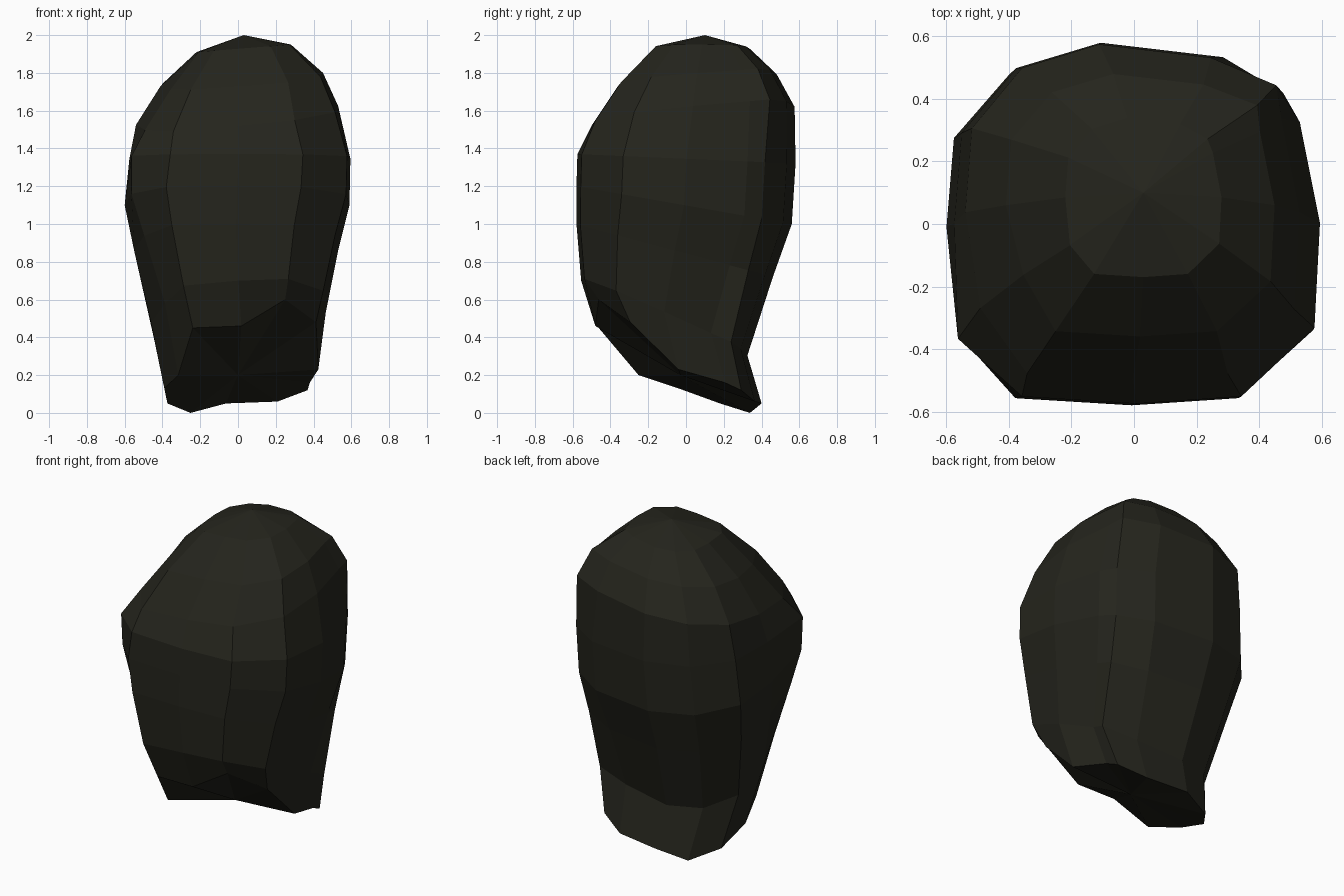
import bpy, bmesh

if "Cube" in bpy.data.objects:
    bpy.data.objects.remove(bpy.data.objects["Cube"])

# Faceted outline seen from above, in units of half-width and half-depth
OUTLINE = [(-.63, -.96), (0, -1), (.57, -.96), (.97, -.58), (1, 0), (.89, .56), (.8, .72),
           (.47, .92), (-.2, 1), (-.66, .86), (-.96, .5), (-1, 0), (-.94, -.6)]
BACK_RIGHT = 6   # corners pushed outward or pulled inward on some sections
FRONT_LEFT = 12

# Height of each outline point along the uneven bottom edge
HEM = [.45, .46, .60, .48, .23, .16, .12, .06, .05, 0, .05, .13, .20]

# Tilted sections: left x, right x, front y, front z, back y, back z, roll,
# back right push, front left push
SECTIONS = [
    (-.39, .425, -.48, .43, .40, .02, 0, .06, -.12),
    (-.46, .465, -.555, .70, .325, .31, .03, .14, -.10),
    (-.55, .53, -.58, 1.00, .46, .72, 0, .05, -.04),
    (-.60, .59, -.58, 1.20, .56, 1.00, 0, 0, 0),
    (-.575, .595, -.575, 1.37, .58, 1.32, 0, 0, .04),
    (-.54, .53, -.50, 1.52, .575, 1.63, .05, .06, -.03),
    (-.41, .45, -.36, 1.73, .48, 1.80, .035, .07, -.07),
    (-.22, .28, -.17, 1.93, .34, 1.93, .02, .02, 0),
]

# Boulder body: loft through the sections, closed by an underside and a crown
bm = bmesh.new()
rings = []
for k, (xl, xr, yf, zf, yb, zb, roll, right, left) in enumerate(SECTIONS):
    ring = []
    for i, (u, v) in enumerate(OUTLINE):
        if i == BACK_RIGHT:
            u, v = u + right, v + right * .6
        elif i == FRONT_LEFT:
            u, v = u - left, v - left
        t = (v + 1) / 2
        z = HEM[i] if k == 0 else zf + (zb - zf) * t + roll * u
        ring.append(bm.verts.new((xl + (xr - xl) * (u + 1) / 2,
                                  yf + (yb - yf) * t, z)))
    rings.append(ring)
n = len(OUTLINE)
for lower, upper in zip(rings, rings[1:]):
    for i in range(n):
        j = (i + 1) % n
        bm.faces.new((lower[i], lower[j], upper[j], upper[i]))
for ring, tip in ((rings[0], (0, -.03, .20)), (rings[-1], (.03, .1, 2))):
    centre = bm.verts.new(tip)
    for i in range(n):
        bm.faces.new((ring[i], ring[(i + 1) % n], centre))
bmesh.ops.recalc_face_normals(bm, faces=bm.faces)

mesh = bpy.data.meshes.new("boulder")
bm.to_mesh(mesh)
bm.free()
boulder = bpy.data.objects.new("boulder", mesh)
bpy.context.collection.objects.link(boulder)

# Dark mossy stone
stone = bpy.data.materials.new("dark_stone")
stone.diffuse_color = (.018, .018, .012, 1)
stone.use_nodes = True
stone.node_tree.nodes["Principled BSDF"].inputs["Base Color"].default_value = stone.diffuse_color
mesh.materials.append(stone)
